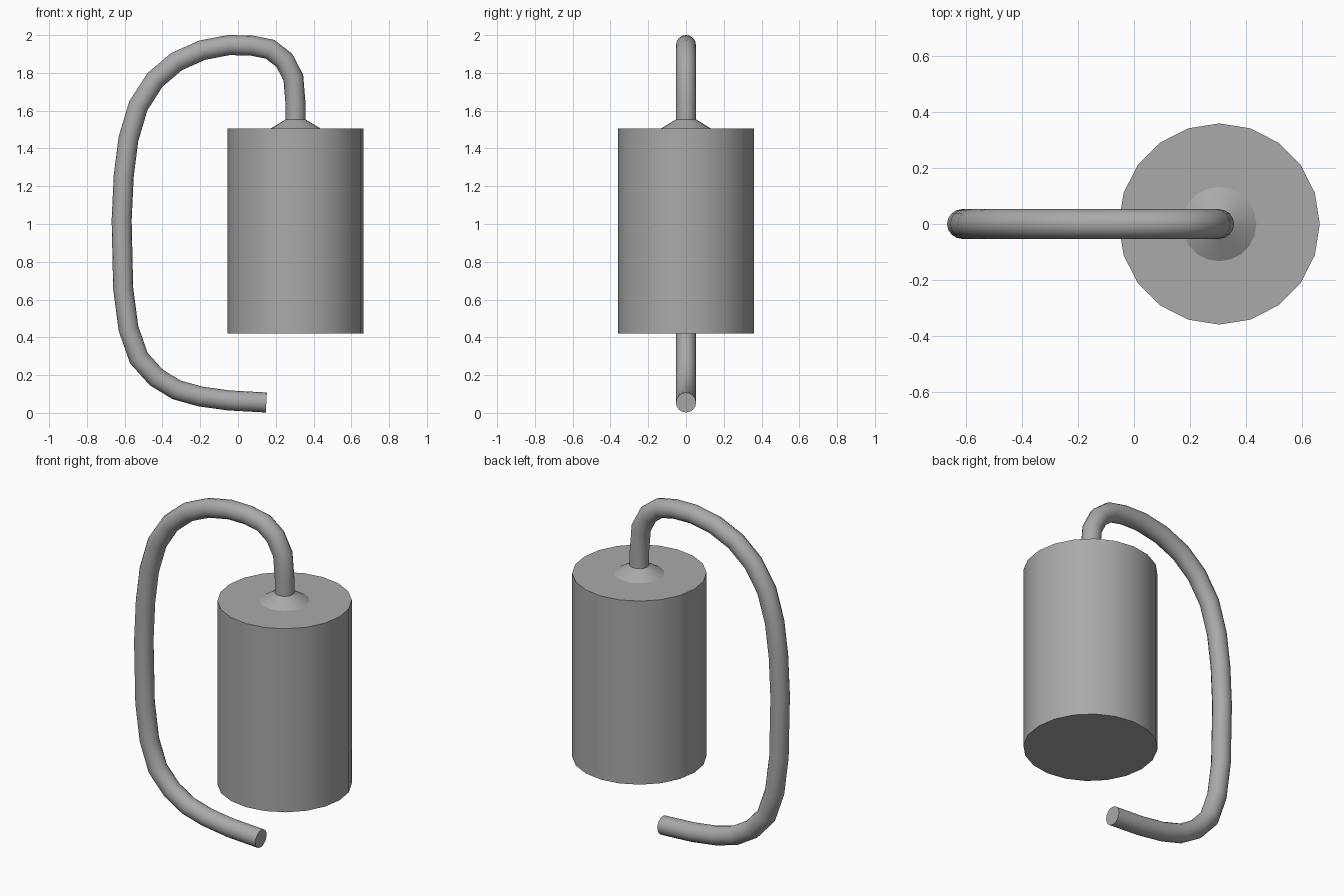
import bpy, bmesh, math
from mathutils import Vector

cube = bpy.data.objects.get("Cube")
if cube:
    bpy.data.objects.remove(cube, do_unlink=True)

grey = bpy.data.materials.new("plain_grey")
grey.use_nodes = True
colour = (0.4, 0.4, 0.4, 1)
grey.diffuse_color = colour
for node in grey.node_tree.nodes:
    if node.type == 'BSDF_PRINCIPLED':
        node.inputs["Base Color"].default_value = colour

AXIS_X = 0.305
TUBE_RADIUS = 0.053


def finish(obj, name):
    """Name, colour and smooth a part, keeping its rims sharp."""
    obj.name = name
    obj.data.materials.append(grey)
    bpy.ops.object.select_all(action='DESELECT')
    obj.select_set(True)
    bpy.context.view_layer.objects.active = obj
    bpy.ops.object.shade_smooth_by_angle(angle=math.radians(30))


def frustum(name, r_low, r_high, z_low, z_high, sides):
    bpy.ops.mesh.primitive_cone_add(
        vertices=sides, radius1=r_low, radius2=r_high, depth=z_high - z_low,
        location=(AXIS_X, 0, (z_low + z_high) / 2))
    finish(bpy.context.object, name)


def tube(name, path, radius, sides):
    """Sweep a circle along a path in the xz plane, with mitred bends."""
    pts = [Vector((x, 0, z)) for x, z in path]
    bm = bmesh.new()
    rings = []
    for i, p in enumerate(pts):
        before = (p - pts[i - 1]).normalized() if i else None
        after = (pts[i + 1] - p).normalized() if i + 1 < len(pts) else None
        tangent = ((before or after) + (after or before)).normalized()
        mitre = 1 / tangent.dot(after or before)
        across = Vector((-tangent.z, 0, tangent.x)) * mitre
        ring = []
        for k in range(sides):
            a = math.tau * k / sides
            offset = across * math.cos(a) + Vector((0, math.sin(a), 0))
            ring.append(bm.verts.new(p + offset * radius))
        rings.append(ring)
    for low, high in zip(rings, rings[1:]):
        for k in range(sides):
            n = (k + 1) % sides
            bm.faces.new((low[k], low[n], high[n], high[k]))
    bm.faces.new(rings[0])
    bm.faces.new(rings[-1])
    bmesh.ops.recalc_face_normals(bm, faces=bm.faces[:])
    mesh = bpy.data.meshes.new(name)
    bm.to_mesh(mesh)
    bm.free()
    obj = bpy.data.objects.new(name, mesh)
    bpy.context.collection.objects.link(obj)
    finish(obj, name)


# Hanging drum and the small collar where the tube enters it
frustum("drum", 0.36, 0.36, 0.42, 1.505, 20)
frustum("collar", 0.135, 0.05, 1.504, 1.555, 20)

# Tube that rises from the collar, loops over and ends below the drum
loop = [
    (AXIS_X, 1.52), (AXIS_X, 1.63), (0.293, 1.775), (0.245, 1.867),
    (0.17, 1.925), (0.07, 1.945), (-0.05, 1.947), (-0.19, 1.92),
    (-0.325, 1.86), (-0.44, 1.762), (-0.528, 1.625), (-0.58, 1.45),
    (-0.605, 1.255), (-0.616, 1.02), (-0.608, 0.66), (-0.58, 0.447),
    (-0.525, 0.29), (-0.432, 0.187), (-0.325, 0.122), (-0.2, 0.087),
    (-0.05, 0.066), (0.15, 0.055)]
tube("bent_tube", loop, TUBE_RADIUS, 16)
